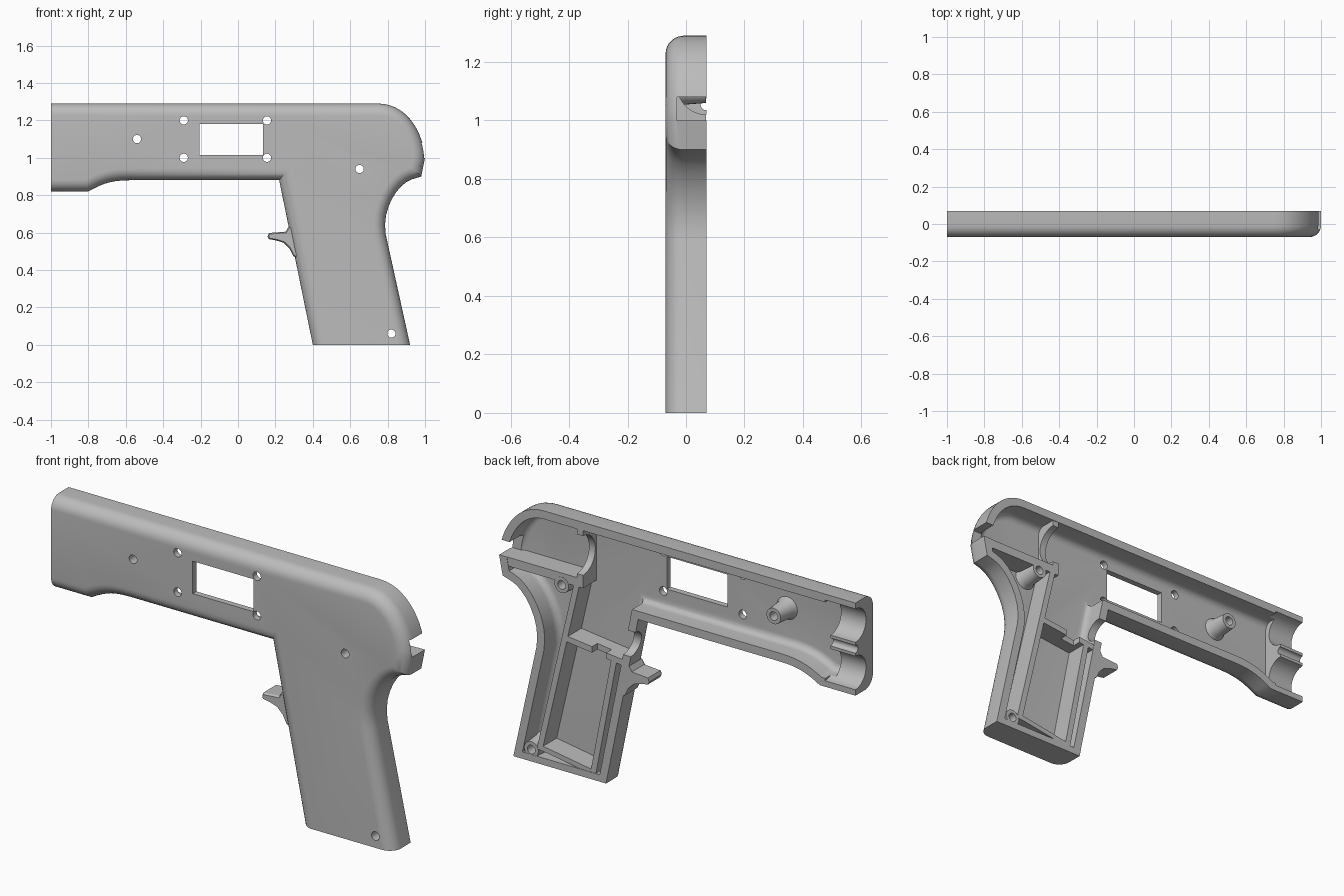
import bpy, bmesh, math
from mathutils import Vector
from mathutils.geometry import interpolate_bezier

cube = bpy.data.objects.get("Cube")
if cube:
    bpy.data.objects.remove(cube, do_unlink=True)

BACK = 0.07      # open split plane
FRONT = -0.07    # closed face

grey = bpy.data.materials.new("plain_grey")
grey.use_nodes = True
grey.diffuse_color = (0.5, 0.5, 0.5, 1)
for node in grey.node_tree.nodes:
    if node.type == 'BSDF_PRINCIPLED':
        node.inputs["Base Color"].default_value = (0.5, 0.5, 0.5, 1)


def curve(a, b, c, d, count=8):
    return [(p.x, p.y) for p in interpolate_bezier(*[Vector(q) for q in (a, b, c, d)], count)]


def inset(points, dist):
    """Move every edge inward by dist(edge start, edge end) and rejoin the corners."""
    n = len(points)
    lines = []
    for i in range(n):
        a, b = Vector(points[i]), Vector(points[(i + 1) % n])
        d = (b - a).normalized()
        lines.append((Vector((-d.y, d.x)), dist(a, b)))
    result = []
    for i in range(n):
        (n1, d1), (n2, d2) = lines[i - 1], lines[i]
        det = n1.x * n2.y - n1.y * n2.x
        if abs(det) < 1e-4:
            move = n2 * d2
        else:
            move = Vector((d1 * n2.y - d2 * n1.y, n1.x * d2 - n2.x * d1)) / det
        result.append(tuple(Vector(points[i]) + move))
    return result


def loft(name, rings):
    """Solid through rings of (x, z) points, each ring at its own y."""
    bm = bmesh.new()
    rows = [[bm.verts.new((x, y, z)) for x, z in pts] for pts, y in rings]
    n = len(rows[0])
    for lo, hi in zip(rows, rows[1:]):
        for i in range(n):
            j = (i + 1) % n
            bm.faces.new((lo[i], lo[j], hi[j], hi[i]))
    bm.faces.new(rows[0])
    bm.faces.new(rows[-1])
    bmesh.ops.recalc_face_normals(bm, faces=bm.faces)
    mesh = bpy.data.meshes.new(name)
    bm.to_mesh(mesh)
    bm.free()
    mesh.materials.append(grey)
    obj = bpy.data.objects.new(name, mesh)
    bpy.context.collection.objects.link(obj)
    return obj


def block(name, x0, x1, z0, z1, y0, y1):
    pts = [(x0, z0), (x1, z0), (x1, z1), (x0, z1)]
    return loft(name, [(pts, y0), (pts, y1)])


def rib(name, a, b, thick=0.03, y0=-0.05, y1=BACK - 0.002):
    a, b = Vector(a), Vector(b)
    d = (b - a).normalized() * thick / 2
    s = Vector((-d.y, d.x))
    pts = [tuple(p) for p in (a - s, b - s, b + s, a + s)]
    return loft(name, [(pts, y0), (pts, y1)])


def disc(x, z, r, sides=24):
    return [(x + r * math.cos(2 * math.pi * i / sides), z + r * math.sin(2 * math.pi * i / sides))
            for i in range(sides)]


def hole(x, z, r=0.022):
    pts = disc(x, z, r)
    return loft("hole_cutter", [(pts, -0.2), (pts, 0.2)])


def groove(x0, x1, z, r):
    """Cylinder cutter running along x on the split plane."""
    bpy.ops.mesh.primitive_cylinder_add(vertices=40, radius=r, depth=x1 - x0,
                                        location=((x0 + x1) / 2, BACK, z),
                                        rotation=(0, math.pi / 2, 0))
    return bpy.context.object


def cut(target, cutters):
    for c in cutters:
        c.hide_render = True
        mod = target.modifiers.new("cut", 'BOOLEAN')
        mod.operation = 'DIFFERENCE'
        mod.solver = 'EXACT'
        mod.object = c
        bpy.context.view_layer.objects.active = target
        bpy.ops.object.modifier_apply(modifier=mod.name)
        bpy.data.objects.remove(c, do_unlink=True)


# Side outline, anticlockwise from the lower muzzle corner
outline = [(-1, 0.82)]
outline += curve((-0.8, 0.82), (-0.73, 0.86), (-0.68, 0.88), (-0.58, 0.88))
outline += [(0.22, 0.88), (0.4, 0), (0.92, 0)]
outline += curve((0.79, 0.59), (0.765, 0.73), (0.86, 0.865), (0.93, 0.885), 9)
outline += [(0.98, 0.9)]
outline += curve((1, 1), (0.99, 1.14), (0.9, 1.29), (0.75, 1.29), 14)
outline += [(-1, 1.29)]


def edge_rule(side, muzzle, base):
    def dist(a, b):
        if a.x < -0.99 and b.x < -0.99:
            return muzzle
        if a.y < 0.01 and b.y < 0.01:
            return base
        return side
    return dist


def rounded(first, radius, muzzle, base, y_open, y_closed, steps=7):
    """Rings with a quarter-round edge at the closed end; muzzle and base stay flat."""
    rings = [(inset(outline, edge_rule(first, muzzle, base)), y_open)]
    for i in range(steps + 1):
        t = math.pi / 2 * i / steps
        side = first + radius * (1 - math.cos(t))
        y = y_closed + radius * (1 - math.sin(t))
        rings.append((inset(outline, edge_rule(side, muzzle, base)), y))
    return rings


# Outer shell, hollowed from the back
shell = loft("shell", rounded(0, 0.062, 0, 0, BACK, FRONT))
cavity = loft("cavity_cutter", rounded(0.042, 0.035, 0.14, 0.035, 0.15, -0.04))
cut(shell, [cavity])

# Openings in the shell
screws = [(-0.54, 1.1), (0.65, 0.94), (0.82, 0.06)]
corners = [(x, z) for x in (-0.29, 0.155) for z in (1.0, 1.2)]
cut(shell, [block("window_cutter", -0.205, 0.135, 1.015, 1.18, -0.2, 0.2),
            block("slot_cutter", 0.88, 1.1, 1.0, 1.08, -0.03, 0.2),
            groove(-1.1, -0.83, 1.175, 0.085),
            groove(-1.1, -0.83, 0.935, 0.085),
            groove(-1.1, -0.83, 1.055, 0.02),
            groove(0.15, 0.36, 0.745, 0.065)]
    + [hole(x, z) for x, z in screws + corners])
parts = [shell]

# Screw posts with flared feet
for (x, z), place in zip(screws, ("barrel", "rear", "grip")):
    post = loft(place + "_screw_post", [(disc(x, z, 0.06), -0.045), (disc(x, z, 0.047), -0.02),
                                        (disc(x, z, 0.04), BACK - 0.001)])
    cut(post, [hole(x, z)])
    parts.append(post)

# Rear compartment: shelf and rib with a half-round cradle
shelf = block("rear_shelf", 0.53, 0.975, 0.955, 1.0, -0.05, BACK - 0.002)
cut(shelf, [hole(*screws[1])])
cradle = block("rear_cradle_rib", 0.53, 0.565, 0.99, 1.26, -0.05, BACK - 0.002)
cut(cradle, [groove(0.4, 0.7, 1.12, 0.1)])
parts += [shelf, cradle]

# Grip dividers around the lower box
divider = rib("grip_rear_divider", (0.565, 0.97), (0.775, 0.07))
top_wall = rib("grip_top_wall", (0.29, 0.635), (0.635, 0.675))
cut(top_wall, [block("notch_cutter", 0.4, 0.48, 0.5, 0.8, 0.025, 0.2)])
parts += [divider, top_wall,
          rib("grip_front_divider", (0.355, 0.645), (0.475, 0.025)),
          rib("grip_lower_wall", (0.47, 0.035), (0.78, 0.085), 0.025)]

# Finger spur on the front of the grip
spur = [(0.165, 0.565), (0.205, 0.558), (0.245, 0.545), (0.275, 0.515), (0.295, 0.475), (0.325, 0.46),
        (0.3, 0.63), (0.27, 0.63), (0.255, 0.605), (0.165, 0.598), (0.158, 0.58)]
small = inset(spur, lambda a, b: 0.006)
parts.append(loft("finger_spur", [(spur, BACK), (spur, -0.03), (small, -0.04)]))

# Smooth shading with crisp edges
bpy.ops.object.select_all(action='DESELECT')
for p in parts:
    p.select_set(True)
bpy.context.view_layer.objects.active = shell
bpy.ops.object.shade_smooth_by_angle(angle=math.radians(30))
